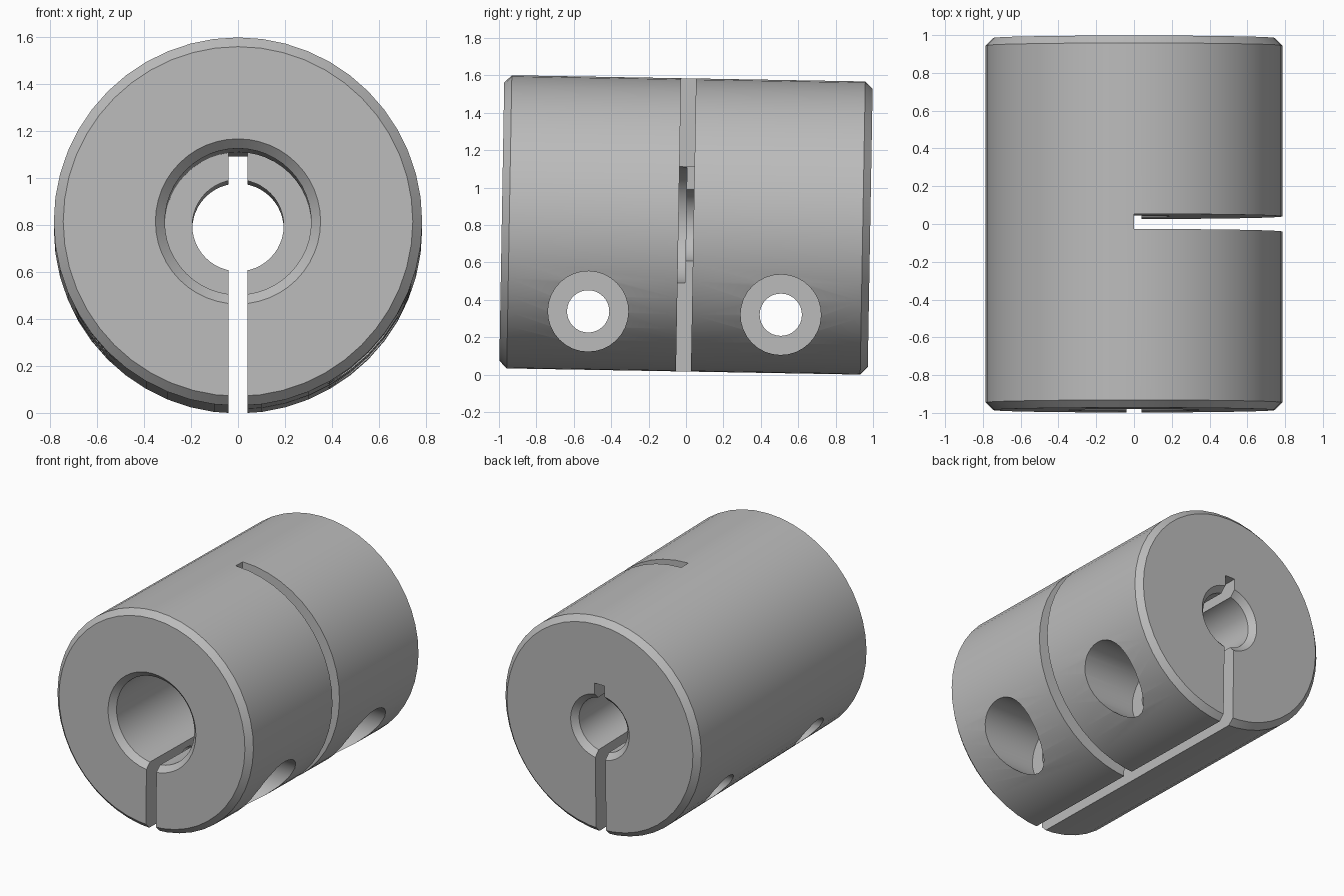
import bpy, math
from mathutils import Matrix, Vector

cube = bpy.data.objects.get("Cube")
if cube:
    bpy.data.objects.remove(cube, do_unlink=True)

R, HALF, CH = 0.785, 0.985, 0.04       # outer radius, half length, chamfer
BIG, SMALL = 0.312, 0.195              # front and rear bore radii
SLIT = 0.04                            # half width of every slit
SEGMENTS = 48

steel = bpy.data.materials.new("plain grey metal")
steel.use_nodes = True
grey = (0.5, 0.5, 0.5, 1)
steel.diffuse_color = grey
steel.node_tree.nodes["Principled BSDF"].inputs["Base Color"].default_value = grey


def lathe(name, profile):
    """Closed ring of (radius, y) points turned about the y axis."""
    verts, faces, n = [], [], len(profile)
    for i in range(SEGMENTS):
        a = 2 * math.pi * i / SEGMENTS
        verts += [(r * math.sin(a), y, r * math.cos(a)) for r, y in profile]
    for i in range(SEGMENTS):
        j = (i + 1) % SEGMENTS
        for k in range(n):
            m = (k + 1) % n
            faces.append((i * n + k, i * n + m, j * n + m, j * n + k))
    mesh = bpy.data.meshes.new(name)
    mesh.from_pydata(verts, [], faces)
    ob = bpy.data.objects.new(name, mesh)
    bpy.context.collection.objects.link(ob)
    bpy.context.view_layer.objects.active = ob
    ob.select_set(True)
    bpy.ops.object.mode_set(mode='EDIT')
    bpy.ops.mesh.select_all(action='SELECT')
    bpy.ops.mesh.normals_make_consistent(inside=False)
    bpy.ops.object.mode_set(mode='OBJECT')
    return ob


def box_cutter(name, low, high):
    low, high = Vector(low), Vector(high)
    bpy.ops.mesh.primitive_cube_add(size=1, location=(low + high) / 2)
    ob = bpy.context.object
    ob.name, ob.scale = name, high - low
    return ob


def hole_cutter(name, radius, x0, x1, y, z):
    bpy.ops.mesh.primitive_cylinder_add(
        vertices=32, radius=radius, depth=x1 - x0,
        location=((x0 + x1) / 2, y, z), rotation=(0, math.pi / 2, 0))
    bpy.context.object.name = name
    return bpy.context.object


# Chamfered body with a stepped bore
body = lathe("clamp_coupling_body", [
    (R - CH, -HALF), (R, -HALF + CH), (R, HALF - CH), (R - CH, HALF),
    (SMALL + CH, HALF), (SMALL, HALF - CH), (SMALL, 0),
    (BIG, 0), (BIG, -HALF + CH), (BIG + CH, -HALF)])
body.data.materials.append(steel)

# Clamping slit, half-depth cross slit and rear keyway
cutters = [
    box_cutter("clamp_slit_cutter", (-SLIT, -1.2, -1), (SLIT, 1.2, -0.05)),
    box_cutter("cross_slit_cutter", (0, -SLIT, -1), (1, SLIT, 1)),
    box_cutter("keyway_cutter", (-SLIT, -0.02, 0), (SLIT, 1.2, BIG - 0.001))]

# Screw holes, counterbored on one side
for y in (-0.515, 0.515):
    cutters.append(hole_cutter("screw_hole_cutter", 0.113, -1, 1, y, -0.47))
    cutters.append(hole_cutter("counterbore_cutter", 0.215, 0.26, 1.1, y, -0.47))

for cutter in cutters:
    cutter.hide_render = True
    mod = body.modifiers.new(cutter.name, 'BOOLEAN')
    mod.operation, mod.solver, mod.object = 'DIFFERENCE', 'EXACT', cutter

# Apply the cuts and remove the cutters
bpy.ops.object.select_all(action='DESELECT')
body.select_set(True)
bpy.context.view_layer.objects.active = body
for mod in list(body.modifiers):
    bpy.ops.object.modifier_apply(modifier=mod.name)
for cutter in cutters:
    bpy.data.objects.remove(cutter, do_unlink=True)

# Slight nose-up tilt, standing on the ground
body.data.transform(Matrix.Rotation(math.radians(-1), 4, 'X'))
lowest = min(v.co.z for v in body.data.vertices)
body.data.transform(Matrix.Translation((0, 0, -lowest)))
bpy.ops.object.shade_smooth_by_angle(angle=math.radians(30))
